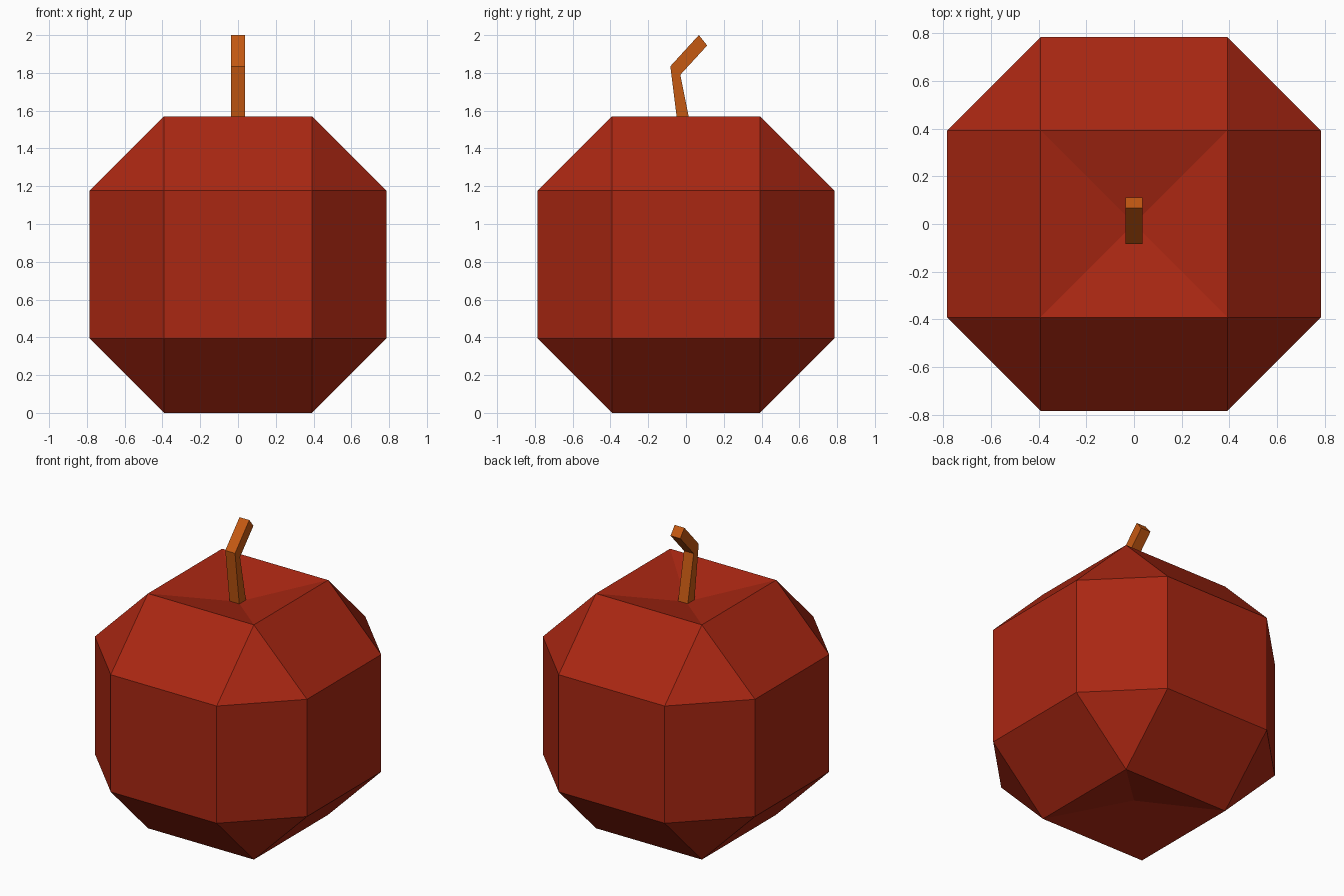
import bpy, bmesh
from mathutils import Vector

if "Cube" in bpy.data.objects:
    bpy.data.objects.remove(bpy.data.objects["Cube"])


def material(name, color):
    m = bpy.data.materials.new(name)
    m.diffuse_color = (*color, 1)
    m.use_nodes = True
    m.node_tree.nodes["Principled BSDF"].inputs["Base Color"].default_value = m.diffuse_color
    return m


def finish(bm, name, mat):
    bmesh.ops.recalc_face_normals(bm, faces=bm.faces[:])
    mesh = bpy.data.meshes.new(name)
    bm.to_mesh(mesh)
    bm.free()
    mesh.materials.append(mat)
    ob = bpy.data.objects.new(name, mesh)
    bpy.context.collection.objects.link(ob)
    return ob


red = material("apple red", (0.40, 0.020, 0.006))
brown = material("stem brown", (0.56, 0.10, 0.006))

SIZE, BEVEL, DENT = 1.57, 0.393, 0.10

# Fruit: chamfered cube with the top and bottom faces poked inward
bm = bmesh.new()
bmesh.ops.create_cube(bm, size=SIZE)
bmesh.ops.bevel(bm, geom=bm.edges[:], offset=BEVEL, offset_type='OFFSET',
                segments=1, profile=0.5, affect='EDGES')
bm.normal_update()
caps = [f for f in bm.faces if abs(f.normal.z) > 0.99]
for v in bmesh.ops.poke(bm, faces=caps)["verts"]:
    v.co.z -= DENT if v.co.z > 0 else -DENT
bmesh.ops.translate(bm, verts=bm.verts[:], vec=Vector((0, 0, SIZE / 2)))
finish(bm, "fruit", red)

# Stem: bent side profile (y, z) extruded across x
profile = [(-0.036, 1.46), (0.036, 1.46), (-0.030, 1.79),
           (0.112, 1.945), (0.068, 2.0), (-0.083, 1.835)]
bm = bmesh.new()
face = bm.faces.new([bm.verts.new((-0.036, y, z)) for y, z in profile])
ext = bmesh.ops.extrude_face_region(bm, geom=[face])
bmesh.ops.translate(bm, vec=Vector((0.072, 0, 0)),
                    verts=[g for g in ext["geom"] if isinstance(g, bmesh.types.BMVert)])
finish(bm, "stem", brown)
